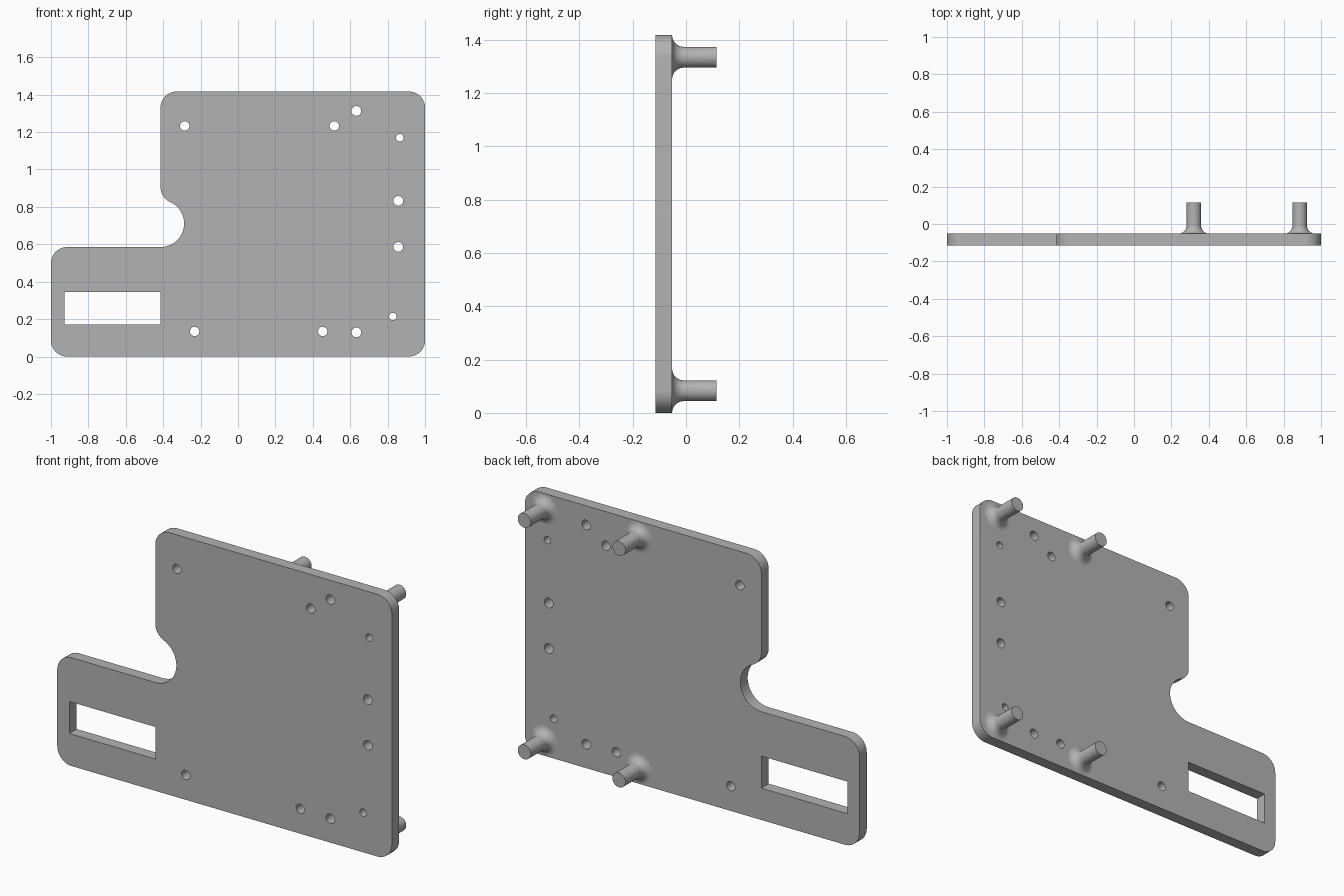
import bpy, bmesh, math
from mathutils import Vector

if "Cube" in bpy.data.objects:
    bpy.data.objects.remove(bpy.data.objects["Cube"])

Y_FRONT, Y_BACK, Y_TIP = -0.115, -0.052, 0.115
TOP, CORNER = 1.417, 0.086

grey = bpy.data.materials.new("plain grey")
grey.diffuse_color = (0.45, 0.45, 0.45, 1)
grey.use_nodes = True
grey.node_tree.nodes["Principled BSDF"].inputs["Base Color"].default_value = grey.diffuse_color


def arc(cx, cz, r, start, end, n=12):
    """Points of an arc, angles in degrees."""
    angles = [math.radians(start + (end - start) * i / n) for i in range(n + 1)]
    return [(cx + r * math.cos(a), cz + r * math.sin(a)) for a in angles]


def finish(bm, name):
    bmesh.ops.recalc_face_normals(bm, faces=bm.faces)
    mesh = bpy.data.meshes.new(name)
    bm.to_mesh(mesh)
    bm.free()
    mesh.materials.append(grey)
    obj = bpy.data.objects.new(name, mesh)
    bpy.context.collection.objects.link(obj)
    bpy.ops.object.select_all(action='DESELECT')
    obj.select_set(True)
    bpy.context.view_layer.objects.active = obj
    bpy.ops.object.shade_smooth_by_angle(angle=math.radians(30))


# Plate outline, anticlockwise from the bottom left corner
c = CORNER
step_x, step_z, notch_r = -0.414, 0.585, 0.126
notch_z = step_z + notch_r
rise = math.sqrt((notch_r + c) ** 2 - c ** 2)       # notch centre to blend centre
blend = math.degrees(math.atan2(rise, c))           # where notch meets its blend
outline = (arc(-1 + c, c, c, 180, 270)
           + arc(1 - c, c, c, 270, 360)
           + arc(1 - c, TOP - c, c, 0, 90)
           + arc(step_x + c, TOP - c, c, 90, 180)
           + arc(step_x + c, notch_z + rise, c, 180, 180 + blend)
           + arc(step_x, notch_z, notch_r, blend, -90, 24)[1:]
           + arc(-1 + c, step_z - c, c, 90, 180))

# Rectangular slot and round holes (x, z, radius)
slot = [(-0.928, 0.172), (step_x, 0.172), (step_x, 0.345), (-0.928, 0.345)]
holes = [(-0.285, 1.233, 0.025), (0.515, 1.233, 0.025), (0.633, 1.313, 0.026),
         (0.865, 1.170, 0.020), (0.857, 0.832, 0.026), (0.857, 0.586, 0.026),
         (0.828, 0.214, 0.020), (0.633, 0.129, 0.026), (0.453, 0.134, 0.025),
         (-0.232, 0.134, 0.025)]

# Plate
bm = bmesh.new()
for loop in [outline, slot] + [arc(x, z, r, 0, 360, 32)[:-1] for x, z, r in holes]:
    verts = [bm.verts.new((x, Y_FRONT, z)) for x, z in loop]
    for a, b in zip(verts, verts[1:] + verts[:1]):
        bm.edges.new((a, b))
bmesh.ops.triangle_fill(bm, use_beauty=True, edges=bm.edges[:], normal=(0, -1, 0))
side = bmesh.ops.extrude_face_region(bm, geom=bm.faces[:])
bmesh.ops.translate(bm, vec=(0, Y_BACK - Y_FRONT, 0),
                    verts=[g for g in side["geom"] if isinstance(g, bmesh.types.BMVert)])
finish(bm, "mounting_plate")

# Pins with a flared foot, turned around the y axis
pin_r, flare = 0.039, 0.044
foot = arc(pin_r + flare, Y_BACK + flare, flare, 270, 180, 10)
profile = [(0, Y_BACK - 0.01)] + foot + [(pin_r, Y_TIP), (0, Y_TIP)]
for side_name, x in (("inner", 0.32), ("outer", 0.886)):
    for level, z in (("lower", 0.083), ("upper", TOP - 0.083)):
        bm = bmesh.new()
        verts = [bm.verts.new((x + r, y, z)) for r, y in profile]
        edges = [bm.edges.new(pair) for pair in zip(verts, verts[1:])]
        bmesh.ops.spin(bm, geom=verts + edges, cent=(x, 0, z), axis=(0, 1, 0),
                       angle=math.tau, steps=40)
        bmesh.ops.remove_doubles(bm, verts=bm.verts[:], dist=1e-5)
        finish(bm, f"{level}_{side_name}_pin")
